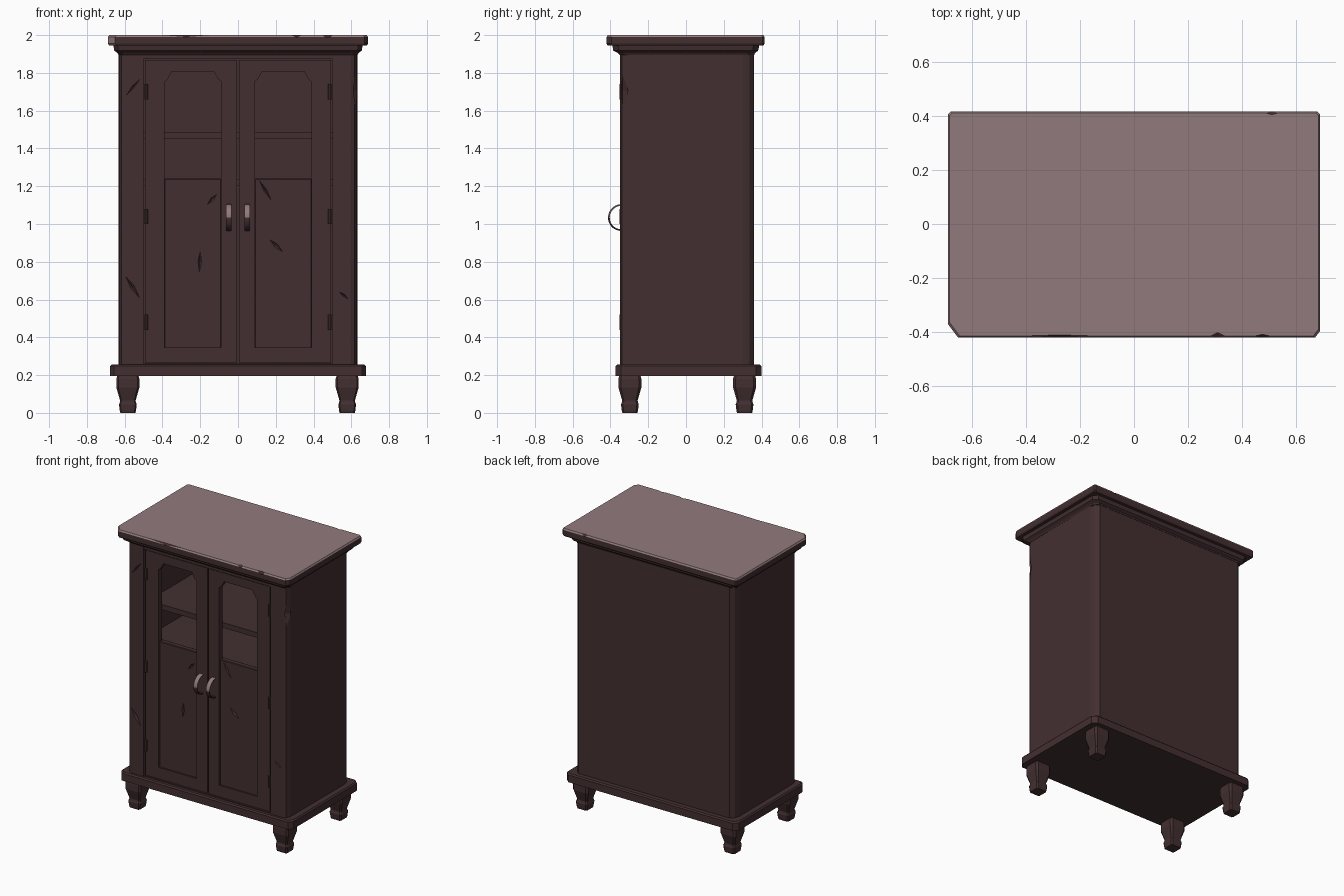
import bpy, bmesh, math
from mathutils import Vector, Matrix

if "Cube" in bpy.data.objects:
    bpy.data.objects.remove(bpy.data.objects["Cube"])


def material(name, rgb):
    m = bpy.data.materials.new(name)
    m.diffuse_color = (*rgb, 1)
    m.use_nodes = True
    m.node_tree.nodes["Principled BSDF"].inputs["Base Color"].default_value = m.diffuse_color
    return m


WOOD = material("dark wood", (0.056, 0.028, 0.030))
PALE = material("pale worn wood", (0.285, 0.195, 0.202))


def finish(name, bm, bevel=0.0):
    bmesh.ops.recalc_face_normals(bm, faces=bm.faces)
    me = bpy.data.meshes.new(name)
    bm.to_mesh(me)
    bm.free()
    me.materials.append(WOOD)
    me.materials.append(PALE)
    ob = bpy.data.objects.new(name, me)
    bpy.context.collection.objects.link(ob)
    if bevel:
        mod = ob.modifiers.new("soft edges", 'BEVEL')
        mod.width = bevel
        mod.segments = 1
        mod.limit_method = 'ANGLE'
        mod.angle_limit = math.radians(40)
    return ob


def loft(name, rings, bevel=0.0):
    """Skin a stack of equal-length point rings and cap both ends."""
    bm = bmesh.new()
    loops = [[bm.verts.new(p) for p in r] for r in rings]
    n = len(loops[0])
    for a, b in zip(loops, loops[1:]):
        for i in range(n):
            j = (i + 1) % n
            bm.faces.new((a[i], a[j], b[j], b[i]))
    bm.faces.new(loops[0])
    bm.faces.new(loops[-1])
    return finish(name, bm, bevel)


def ring(z, x, y0, y1, c, cx=0.0):
    """Rectangle with cut corners; c = cuts at FL, FR, BR, BL."""
    fl, fr, br, bl = c if isinstance(c, tuple) else (c,) * 4
    x0, x1 = cx - x, cx + x
    pts = [(x0, y0 + fl), (x0 + fl * 0.75, y0), (x1 - fr * 0.75, y0), (x1, y0 + fr),
           (x1, y1 - br), (x1 - br, y1), (x0 + bl, y1), (x0, y1 - bl)]
    return [(px, py, z) for px, py in pts]


def box(name, x0, x1, y0, y1, z0, z1, bevel=0.0):
    base = [(x0, y0), (x1, y0), (x1, y1), (x0, y1)]
    return loft(name, [[(x, y, z) for x, y in base] for z in (z0, z1)], bevel)


# Top slab with a pale upper face and a chipped front corner
cuts = (0.05, 0.025, 0.01, 0.01)
top = loft("top_slab", [ring(1.945, 0.682, -0.415, 0.41, cuts),
                        ring(1.955, 0.688, -0.42, 0.416, cuts),
                        ring(1.99, 0.688, -0.42, 0.416, cuts),
                        ring(2.0, 0.682, -0.414, 0.41, cuts)])
for p in top.data.polygons:
    if p.normal.z > 0.5 or (p.normal.x < -0.3 and p.normal.y < -0.3):
        p.material_index = 1

# Cornice moulding under the top
loft("cornice", [ring(1.895, 0.632, -0.352, 0.362, 0.03),
                 ring(1.905, 0.638, -0.36, 0.365, 0.03),
                 ring(1.918, 0.655, -0.385, 0.382, 0.03),
                 ring(1.946, 0.66, -0.39, 0.388, 0.03)])

# Base plate
loft("base_plate", [ring(0.195, 0.678, -0.373, 0.4, 0.03),
                    ring(0.247, 0.678, -0.373, 0.4, 0.03),
                    ring(0.256, 0.67, -0.365, 0.392, 0.03)])

# Legs: square tapered blocks with a small foot collar
for side, cx in (("left", -0.583), ("right", 0.578)):
    for end, cy in (("front", -0.297), ("back", 0.31)):
        prof = [(0, .040), (.012, .043), (.045, .047), (.055, .043), (.065, .041),
                (.135, .061), (.18, .061), (.197, .056)]
        loft(f"{end}_{side}_leg",
             [ring(z, r, cy - r, cy + r, r * 0.22, cx) for z, r in prof])

# Carcass: back, sides and front pilasters as one U-shaped wall
half = [(0.5, 0.32), (0.5, -0.35), (0.595, -0.35), (0.617, -0.34),
        (0.63, -0.31), (0.632, 0.30), (0.622, 0.335), (0.595, 0.36)]
plan = half + [(-x, y) for x, y in reversed(half)]
carcass = loft("carcass", [[(x, y, z) for x, y in plan] for z in (0.25, 1.9)])

# Rails above and below the doors, shelves inside
box("top_rail", -0.5, 0.5, -0.345, -0.29, 1.873, 1.9)
box("bottom_rail", -0.5, 0.5, -0.345, -0.29, 0.25, 0.262)
box("upper_shelf", -0.5, 0.5, -0.295, 0.32, 1.452, 1.488)
box("lower_shelf", -0.5, 0.5, -0.285, 0.32, 1.20, 1.235)


def door_frame(name, s):
    """Flat frame with one tall opening, top corners cut."""
    cu = bpy.data.curves.new(name, 'CURVE')
    cu.dimensions = '2D'
    cu.fill_mode = 'BOTH'
    cu.extrude = 0.018
    outer = [(.004, .266), (.492, .266), (.492, 1.868), (.004, 1.868)]
    inner = [(.09, .347), (.388, .347), (.388, 1.755), (.374, 1.765), (.35, 1.808),
             (.128, 1.808), (.104, 1.765), (.09, 1.755)]
    for pts in (outer, inner):
        sp = cu.splines.new('POLY')
        sp.points.add(len(pts) - 1)
        for q, (x, z) in zip(sp.points, pts):
            q.co = (s * x, z, 0, 1)
        sp.use_cyclic_u = True
        sp.use_smooth = False
    tmp = bpy.data.objects.new(name + "_curve", cu)
    bpy.context.collection.objects.link(tmp)
    dg = bpy.context.evaluated_depsgraph_get()
    me = bpy.data.meshes.new_from_object(tmp.evaluated_get(dg))
    bpy.data.objects.remove(tmp)
    me.transform(Matrix.Translation((0, -0.322, 0)) @ Matrix.Rotation(math.pi / 2, 4, 'X'))
    me.materials.clear()
    me.materials.append(WOOD)
    ob = bpy.data.objects.new(name, me)
    bpy.context.collection.objects.link(ob)


def handle(name, cx):
    """Bent strip pull, pale on its upper half."""
    rings = []
    for i in range(15):
        a = math.pi * (i / 14 - 0.5)
        rings.append([(cx + dx, -0.342 - (0.071 - t) * math.cos(a),
                       1.034 + (0.071 - t) * math.sin(a))
                      for dx, t in ((-.015, .002), (-.010, 0), (.010, 0), (.015, .002),
                                    (.013, .009), (-.013, .009))])
    ob = loft(name, rings)
    for p in ob.data.polygons:
        p.material_index = 1 if p.center.z > 1.03 else 0


panels = []
for s, side in ((-1, "left"), (1, "right")):
    door_frame(f"{side}_door_frame", s)
    xs = sorted((s * 0.088, s * 0.39))
    panels.append(box(f"{side}_door_panel", *xs, -0.328, -0.29, 0.34, 1.24, 0.004))
    handle(f"{side}_handle", s * 0.049)
    # Hinge barrels on the outer door edge
    for i, z in enumerate((0.48, 1.04, 1.70)):
        loft(f"{side}_hinge_{i + 1}",
             [[(s * 0.486 + 0.01 * math.cos(k * math.pi / 4),
                -0.341 + 0.01 * math.sin(k * math.pi / 4), z + h) for k in range(8)]
              for h in (-0.04, 0.04)])

# Gouges: stretched diamonds cut out of the worn wood
gouges = [  # start, end, half width, half depth
    ((-.60, -.352, .73), (-.515, -.352, .60), .013, .015),
    ((-.60, -.352, 1.67), (-.51, -.352, 1.78), .008, .012),
    ((.53, -.352, .645), (.59, -.352, .60), .008, .012),
    ((.632, -.335, 1.55), (.632, -.335, 1.86), .03, .03),
    ((-.634, -.335, 1.30), (-.634, -.335, 1.56), .014, .014),
    ((-.20, -.329, .86), (-.205, -.329, .74), .010, .012),
    ((-.165, -.329, 1.10), (-.11, -.329, 1.16), .010, .012),
    ((.11, -.329, 1.235), (.18, -.329, 1.12), .009, .012),
    ((.165, -.329, .92), (.24, -.329, .85), .012, .012),
    ((.27, -.42, 2.0), (.35, -.42, 2.0), .012, .02),
    ((.42, -.42, 2.0), (.53, -.42, 2.0), .014, .012),
    ((-.60, -.42, 2.0), (.05, -.42, 2.0), .010, .010),
    ((.46, .418, 2.0), (.56, .418, 2.0), .014, .014),
]
bm = bmesh.new()
for a, b, w, d in gouges:
    a, b = Vector(a), Vector(b)
    axis, mid, out = (b - a).normalized(), (a + b) / 2, Vector((0, 1, 0))
    u = axis.cross(out)
    mids = [bm.verts.new(mid + v) for v in (u * w, out * d, -u * w, -out * d)]
    ends = [bm.verts.new(a), bm.verts.new(b)]
    for i in range(4):
        for e in ends:
            bm.faces.new((mids[i], mids[(i + 1) % 4], e))
cutter = finish("gouge_cutter", bm)
cutter.hide_render = True
cutter.hide_viewport = True
cutter.display_type = 'WIRE'
for ob in [top, carcass] + panels:
    mod = ob.modifiers.new("gouges", 'BOOLEAN')
    mod.operation = 'DIFFERENCE'
    mod.solver = 'EXACT'
    mod.object = cutter
